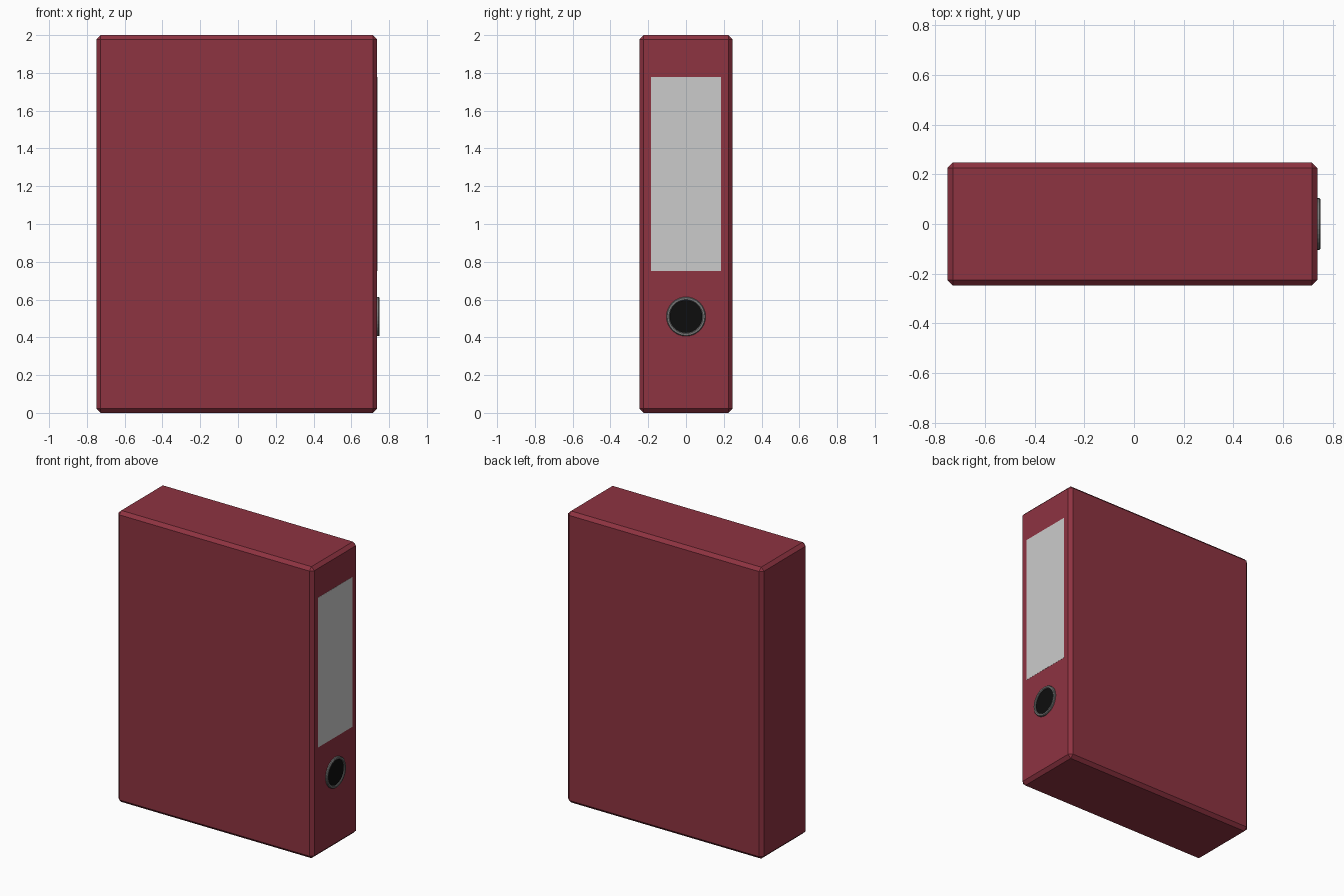
import bpy, bmesh
from math import cos, sin, tau

if "Cube" in bpy.data.objects:
    bpy.data.objects.remove(bpy.data.objects["Cube"])

X0, X1, HY, H = -0.75, 0.737, 0.247, 2.0


def material(name, rgb):
    m = bpy.data.materials.new(name)
    m.diffuse_color = (*rgb, 1)
    m.use_nodes = True
    m.node_tree.nodes["Principled BSDF"].inputs["Base Color"].default_value = m.diffuse_color
    return m


def finish(name, bm, mat=None):
    bmesh.ops.recalc_face_normals(bm, faces=bm.faces)
    me = bpy.data.meshes.new(name)
    bm.to_mesh(me)
    bm.free()
    ob = bpy.data.objects.new(name, me)
    bpy.context.collection.objects.link(ob)
    if mat:
        me.materials.append(mat)
    return ob


def block(name, lo, hi, chamfer=0, mat=None):
    bm = bmesh.new()
    bmesh.ops.create_cube(bm, size=1)
    for v in bm.verts:
        v.co = [(a + b) / 2 + c * (b - a) for a, b, c in zip(lo, hi, v.co)]
    if chamfer:
        bmesh.ops.bevel(bm, geom=bm.edges[:], offset=chamfer, segments=1,
                        affect='EDGES', profile=0.5)
    return finish(name, bm, mat)


def lathe_x(name, profile, z, mat, closed=True, sides=32):
    """Spin (x, radius) points round a horizontal axis at height z."""
    bm = bmesh.new()
    rings = [[bm.verts.new((x, r * cos(tau * i / sides), z + r * sin(tau * i / sides)))
              for i in range(sides)] for x, r in profile]
    pairs = list(zip(rings, rings[1:]))
    if closed:
        pairs.append((rings[-1], rings[0]))
    else:
        bm.faces.new(rings[0])
        bm.faces.new(rings[-1])
    for a, b in pairs:
        for i in range(sides):
            j = (i + 1) % sides
            bm.faces.new((a[i], a[j], b[j], b[i]))
    return finish(name, bm, mat)


red = material("red_board", (0.27, 0.033, 0.053))
steel = material("dark_metal", (0.19, 0.19, 0.19))
black = material("black_hole", (0.004, 0.004, 0.004))

# Chamfered binder body
block("binder_body", (X0, -HY, 0), (X1, HY, H), 0.022, red)

# Label on the spine
block("spine_label", (X1 - 0.002, -0.185, 0.75), (X1 + 0.001, 0.185, 1.778))

# Finger hole: metal rim and dark disc
lathe_x("finger_rim", [(X1 - 0.004, 0.104), (X1 + 0.008, 0.104), (0.75, 0.1),
                       (0.75, 0.09), (X1 + 0.009, 0.086), (X1 - 0.004, 0.086)], 0.51, steel)
lathe_x("finger_hole", [(X1 - 0.003, 0.087), (X1 + 0.005, 0.087)], 0.51, black, closed=False)
